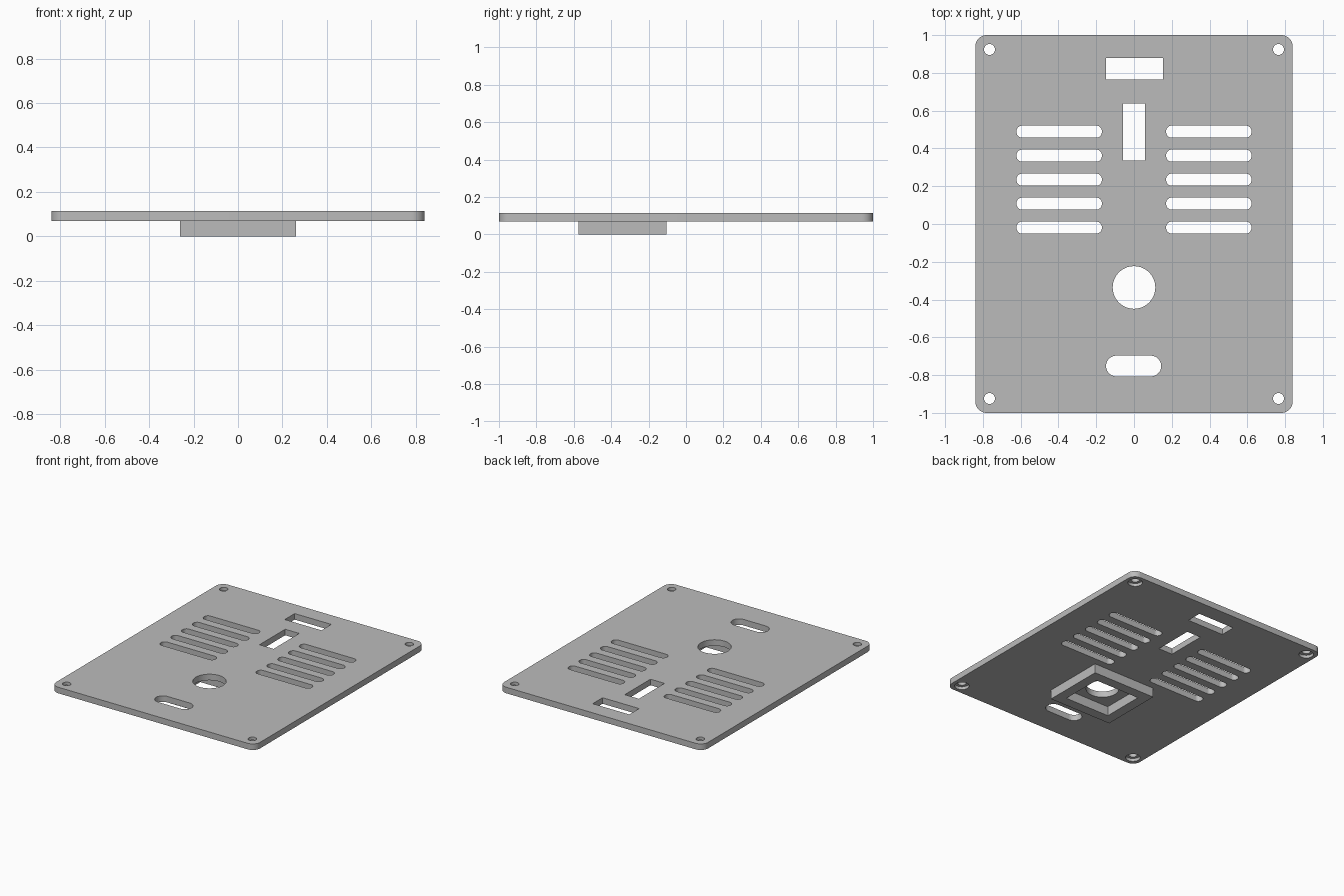
import bpy
import bmesh
from math import cos, sin, pi

cube = bpy.data.objects.get("Cube")
if cube:
    bpy.data.objects.remove(cube, do_unlink=True)

UNDER, TOP = 0.07, 0.115      # plate faces
FRAME_Y = -0.34               # centre of the frame and round hole

grey = bpy.data.materials.new("light_grey")
grey.use_nodes = True
colour = (0.5, 0.5, 0.5, 1)
grey.diffuse_color = colour
grey.node_tree.nodes["Principled BSDF"].inputs["Base Color"].default_value = colour


def outline(w, h, r, steps=10):
    """Rectangle outline with corners of radius r."""
    if r == 0:
        return [(w / 2, h / 2), (-w / 2, h / 2), (-w / 2, -h / 2), (w / 2, -h / 2)]
    pts = []
    for k, (sx, sy) in enumerate([(1, 1), (-1, 1), (-1, -1), (1, -1)]):
        for i in range(steps + 1):
            a = (k + i / steps) * pi / 2
            pts.append((sx * (w / 2 - r) + r * cos(a), sy * (h / 2 - r) + r * sin(a)))
    return pts


def prism(bm, x, y, w, h, r, z0, z1):
    """Add a rounded rectangular prism to bm."""
    verts = [bm.verts.new((x + px, y + py, z0)) for px, py in outline(w, h, r)]
    bmesh.ops.remove_doubles(bm, verts=verts, dist=1e-5)
    face = bm.faces.new([v for v in verts if v.is_valid])
    ext = bmesh.ops.extrude_face_region(bm, geom=[face], use_keep_orig=True)
    top = [g for g in ext["geom"] if isinstance(g, bmesh.types.BMVert)]
    bmesh.ops.translate(bm, verts=top, vec=(0, 0, z1 - z0))


def make(name, prisms):
    bm = bmesh.new()
    for p in prisms:
        prism(bm, *p)
    bmesh.ops.recalc_face_normals(bm, faces=bm.faces)
    mesh = bpy.data.meshes.new(name)
    bm.to_mesh(mesh)
    bm.free()
    mesh.materials.append(grey)
    obj = bpy.data.objects.new(name, mesh)
    bpy.context.collection.objects.link(obj)
    return obj


def cut(obj, prisms):
    """Subtract the prisms from obj and discard the cutter."""
    cutter = make("cutter", prisms)
    cutter.hide_render = True
    mod = obj.modifiers.new("cut", "BOOLEAN")
    mod.operation, mod.solver, mod.object = "DIFFERENCE", "EXACT", cutter
    deps = bpy.context.evaluated_depsgraph_get()
    mesh = bpy.data.meshes.new_from_object(obj.evaluated_get(deps))
    obj.modifiers.clear()
    obj.data = mesh
    bpy.data.objects.remove(cutter, do_unlink=True)


def smooth(obj):
    bpy.ops.object.select_all(action="DESELECT")
    obj.select_set(True)
    bpy.context.view_layer.objects.active = obj
    bpy.ops.object.shade_smooth_by_angle(angle=pi / 6)


# Rounded cover plate
plate = make("cover_plate", [(0, 0, 1.68, 2, 0.06, UNDER, TOP)])

# Openings through the plate: two rectangles, round hole, oval slot
through = (UNDER - 0.02, TOP + 0.02)
openings = [
    (0.002, 0.822, 0.302, 0.116, 0, *through),
    (0, 0.487, 0.116, 0.302, 0, *through),
    (0, FRAME_Y + 0.004, 0.226, 0.226, 0.113, *through),
    (-0.002, -0.752, 0.292, 0.11, 0.055, *through),
]
# Vent slots and screw holes on both sides
for side in (-1, 1):
    for i in range(5):
        openings.append((side * 0.396, 0.489 - 0.127 * i, 0.452, 0.064, 0.03, *through))
    for end in (-1, 1):
        openings.append((side * 0.765, end * 0.924, 0.058, 0.058, 0.029, *through))
cut(plate, openings)

# Screw head recesses in the underside
cut(plate, [(sx * 0.765, sy * 0.924, 0.1, 0.1, 0.05, UNDER - 0.02, UNDER + 0.022)
            for sx in (-1, 1) for sy in (-1, 1)])
smooth(plate)

# Square frame below the round hole
frame = make("underside_frame", [(0, FRAME_Y, 0.52, 0.47, 0, 0, UNDER)])
cut(frame, [(0, FRAME_Y, 0.37, 0.32, 0, -0.02, UNDER + 0.02)])
